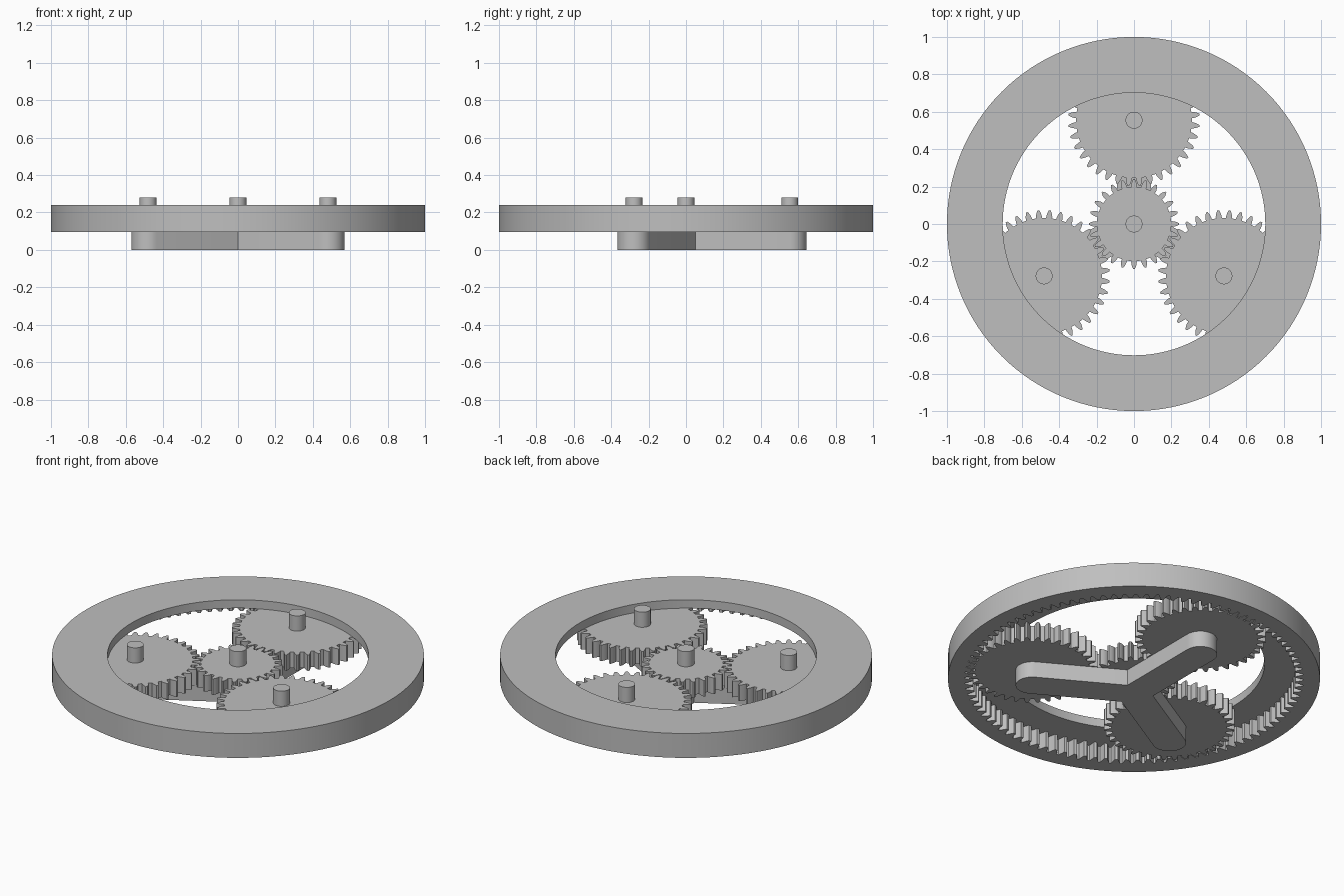
import bpy
import bmesh
from math import pi, sin, cos, tan, acos, radians

# Shared dimensions
BASE, GEAR_TOP, RING_TOP, PIN_TOP = 0.095, 0.19, 0.24, 0.28
ORBIT = 0.555                      # planet centre distance
SUN_N, PLANET_N, RING_N = 24, 36, 96
MODULE = 2 * ORBIT / (SUN_N + PLANET_N)
ARMS = [radians(a) for a in (90, 210, 330)]

cube = bpy.data.objects.get("Cube")
if cube:
    bpy.data.objects.remove(cube, do_unlink=True)

grey = bpy.data.materials.new("plain grey")
grey.use_nodes = True
colour = (0.52, 0.52, 0.52, 1)
grey.diffuse_color = colour
grey.node_tree.nodes["Principled BSDF"].inputs["Base Color"].default_value = colour


def polar(r, a, centre=(0, 0)):
    return (centre[0] + r * cos(a), centre[1] + r * sin(a))


def circle(r, n=128):
    return [polar(r, 2 * pi * i / n) for i in range(n)]


def gear_outline(teeth, root, tip, phase, play=0.0):
    """Involute outline with a tooth centred on the phase angle."""
    pitch = MODULE * teeth / 2
    pressure = radians(20)
    base = pitch * cos(pressure)
    involute = lambda a: tan(a) - a

    def half_angle(r):
        roll = involute(acos(min(1, base / r)))
        return max(0.001, pi / (2 * teeth) + involute(pressure) - roll - play / pitch)

    radii = [root + (tip - root) * i / 5 for i in range(6)]
    points = []
    for i in range(teeth):
        mid = phase + 2 * pi * i / teeth
        points += [polar(r, mid - half_angle(r)) for r in radii]
        points += [polar(r, mid + half_angle(r)) for r in reversed(radii)]
    return points


def finish(bm, name, location=(0, 0, 0)):
    bmesh.ops.recalc_face_normals(bm, faces=bm.faces)
    mesh = bpy.data.meshes.new(name)
    bm.to_mesh(mesh)
    bm.free()
    mesh.materials.append(grey)
    obj = bpy.data.objects.new(name, mesh)
    obj.location = location
    bpy.context.collection.objects.link(obj)
    bpy.ops.object.select_all(action='DESELECT')
    obj.select_set(True)
    bpy.context.view_layer.objects.active = obj
    bpy.ops.object.shade_smooth_by_angle(angle=radians(25))
    return obj


def add_loop(bm, points, z):
    return [bm.verts.new((x, y, z)) for x, y in points]


def add_wall(bm, low, high):
    for i in range(len(low)):
        j = (i + 1) % len(low)
        bm.faces.new((low[i], low[j], high[j], high[i]))


def add_annulus(bm, outer, inner):
    edges = []
    for loop in (outer, inner):
        edges += [bm.edges.get((loop[i - 1], loop[i])) for i in range(len(loop))]
    bmesh.ops.triangle_fill(bm, use_beauty=True, edges=edges, normal=(0, 0, 1))


def prism(name, points, z0, z1, centre=(0, 0)):
    bm = bmesh.new()
    low, high = add_loop(bm, points, z0), add_loop(bm, points, z1)
    add_wall(bm, low, high)
    bm.faces.new(low)
    bm.faces.new(high)
    return finish(bm, name, (centre[0], centre[1], 0))


# Ring gear: toothed body under a narrower plain lip
ring_pitch = MODULE * RING_N / 2
teeth = gear_outline(RING_N, ring_pitch - MODULE, ring_pitch + 1.25 * MODULE,
                     pi / 2 + pi / RING_N)
bm = bmesh.new()
outer_low, outer_high = (add_loop(bm, circle(1), z) for z in (BASE, RING_TOP))
lip_low, lip_high = (add_loop(bm, circle(0.702), z) for z in (GEAR_TOP, RING_TOP))
teeth_low, teeth_high = (add_loop(bm, teeth, z) for z in (BASE, GEAR_TOP))
add_wall(bm, outer_low, outer_high)
add_wall(bm, lip_low, lip_high)
add_wall(bm, teeth_low, teeth_high)
add_annulus(bm, outer_high, lip_high)
add_annulus(bm, teeth_high, lip_low)
add_annulus(bm, outer_low, teeth_low)
finish(bm, "ring_gear")


# Sun and planet gears
def gear(name, count, phase, centre=(0, 0)):
    pitch = MODULE * count / 2
    points = gear_outline(count, pitch - 1.25 * MODULE, pitch + MODULE, phase, 0.002)
    prism(name, points, BASE, GEAR_TOP, centre)


gear("sun_gear", SUN_N, pi / 2)
for name, angle in zip(("back", "right", "left"), ARMS):
    centre = polar(ORBIT, angle)
    gear(name + "_planet_gear", PLANET_N, angle + pi / PLANET_N, centre)
    prism(name + "_planet_pin", circle(0.045, 48), BASE, PIN_TOP, centre)
prism("sun_pin", circle(0.045, 48), BASE, PIN_TOP)

# Three-armed carrier with rounded ends
ARM_R = 0.09
outline = []
for angle in ARMS:
    end = polar(ORBIT, angle)
    outline += [polar(ARM_R, angle - pi / 2 + pi * i / 24, end) for i in range(25)]
    outline.append(polar(ARM_R / sin(pi / 3), angle + pi / 3))
prism("carrier", outline, 0, BASE)
